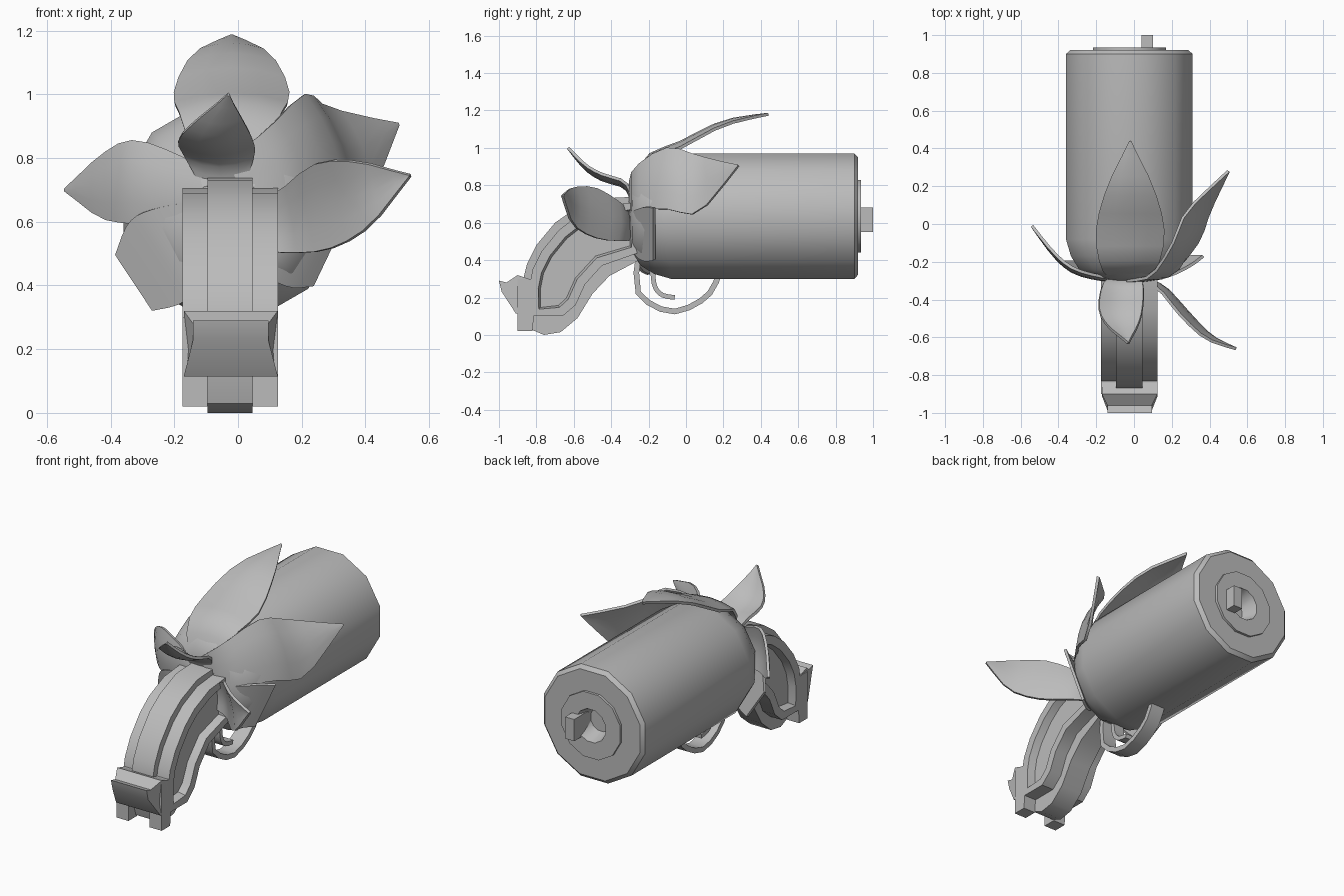
import bpy, bmesh, math
from mathutils import Vector

cube = bpy.data.objects.get("Cube")
if cube:
    bpy.data.objects.remove(cube)

grey = bpy.data.materials.new("plain_grey")
grey.use_nodes = True
GREY = (0.5, 0.5, 0.5, 1)
grey.diffuse_color = GREY
grey.node_tree.nodes["Principled BSDF"].inputs["Base Color"].default_value = GREY
CX, CZ = -0.025, 0.635          # barrel axis


def finish(name, bm, angle=35):
    bmesh.ops.recalc_face_normals(bm, faces=bm.faces)
    mesh = bpy.data.meshes.new(name)
    bm.to_mesh(mesh)
    bm.free()
    mesh.materials.append(grey)
    ob = bpy.data.objects.new(name, mesh)
    bpy.context.collection.objects.link(ob)
    bpy.ops.object.select_all(action='DESELECT')
    ob.select_set(True)
    bpy.context.view_layer.objects.active = ob
    bpy.ops.object.shade_smooth_by_angle(angle=math.radians(angle))
    return ob


def lathe(name, profile, sides=12):
    """Spin (y, radius) points round the barrel axis."""
    bm = bmesh.new()
    rings = []
    for y, r in profile:
        angles = [math.tau * (i + 0.5) / sides for i in range(sides)]
        rings.append([bm.verts.new((CX + r * math.cos(a), y, CZ + r * math.sin(a)))
                      for a in angles])
    for a, b in zip(rings, rings[1:]):
        for i in range(sides):
            j = (i + 1) % sides
            bm.faces.new((a[i], a[j], b[j], b[i]))
    bm.faces.new(rings[0])
    bm.faces.new(rings[-1])
    return finish(name, bm)


def prism(outline, x0, x1):
    """Extrude a (y, z) outline from x0 to x1."""
    bm = bmesh.new()
    face = bm.faces.new([bm.verts.new((x0, y, z)) for y, z in outline])
    out = bmesh.ops.extrude_face_region(bm, geom=[face])
    verts = [g for g in out["geom"] if isinstance(g, bmesh.types.BMVert)]
    bmesh.ops.translate(bm, verts=verts, vec=(x1 - x0, 0, 0))
    bmesh.ops.recalc_face_normals(bm, faces=bm.faces)
    return bm


def spline(points, t):
    """Catmull-Rom value at t in 0..1."""
    n = len(points) - 1
    k = min(int(t * n), n - 1)
    u = t * n - k
    a, b, c, d = (points[min(max(k + i, 0), n)] for i in (-1, 0, 1, 2))
    return (b * 2 + (c - a) * u + (a * 2 - b * 5 + c * 4 - d) * u * u
            + (b * 3 - a - c * 3 + d) * u ** 3) * 0.5


def leaf(name, path, halves, across, cup=(0, 0, 0), thick=0.016, steps=10):
    """Sweep a cupped strip of varying width along a path."""
    path = [Vector(p) for p in path]
    across, cup = Vector(across).normalized(), Vector(cup)
    bm = bmesh.new()
    rows = []
    for i in range(steps + 1):
        t = i / steps
        mid, half = spline(path, t), max(spline(halves, t), 0.003)
        fade = half / max(halves)
        rows.append([bm.verts.new(mid + across * half * s + cup * s * s * fade)
                     for s in (-1, -0.5, 0, 0.5, 1)])
    for a, b in zip(rows, rows[1:]):
        for j in range(4):
            bm.faces.new((a[j], a[j + 1], b[j + 1], b[j]))
    ob = finish(name, bm, 50)
    mod = ob.modifiers.new("thickness", 'SOLIDIFY')
    mod.thickness, mod.offset = thick, 0
    bpy.ops.object.modifier_apply(modifier=mod.name)
    bpy.ops.object.shade_smooth_by_angle(angle=math.radians(50))


# Barrel with rounded nose, rear collar and socket
lathe("barrel", [(-0.3, 0.14), (-0.285, 0.21), (-0.24, 0.275), (-0.17, 0.32),
                 (-0.08, 0.347), (0.9, 0.347), (0.92, 0.325), (0.92, 0.2),
                 (0.935, 0.2), (0.935, 0.1), (0.84, 0.07)])
finish("rear_peg", prism([(0.84, 0.55), (1, 0.55), (1, 0.68), (0.84, 0.68)], 0.04, 0.1))

# Grip: raised spine between two recessed side plates
spine = [(-0.25, 0.74), (-0.45, 0.73), (-0.6, 0.67), (-0.7, 0.6), (-0.8, 0.48),
         (-0.85, 0.38), (-0.87, 0.3), (-0.87, 0.16), (-0.83, 0.03), (-0.76, 0),
         (-0.67, 0.015), (-0.58, 0.09), (-0.5, 0.22), (-0.41, 0.315), (-0.25, 0.4)]
finish("grip_spine", prism(spine, -0.095, 0.045))
plate = [(-0.25, 0.71), (-0.45, 0.69), (-0.59, 0.63), (-0.68, 0.56), (-0.77, 0.45),
         (-0.82, 0.35), (-0.84, 0.25), (-0.82, 0.1), (-0.66, 0.1), (-0.59, 0.16),
         (-0.54, 0.27), (-0.45, 0.37), (-0.25, 0.44)]
foot = [(-0.9, 0.02), (-0.82, 0.02), (-0.8, 0.3), (-0.9, 0.3)]
for side, inner, outer in (("left", 0.045, 0.125), ("right", -0.095, -0.175)):
    bm = prism(plate, inner, outer)
    panel = [f for f in bm.faces if abs(f.calc_center_median().x - outer) < 0.001]
    bmesh.ops.inset_region(bm, faces=panel, thickness=0.05)
    bmesh.ops.inset_region(bm, faces=panel, thickness=0.012, depth=-0.045)
    finish(side + "_grip_plate", bm)
    finish(side + "_grip_foot", prism(foot, inner, outer))

# Tapered butt block
bm = prism([(-0.84, 0.3), (-0.9, 0.32), (-0.96, 0.28), (-1, 0.29), (-0.985, 0.23),
            (-0.91, 0.115), (-0.84, 0.115)], -0.17, 0.125)
for v in bm.verts:
    if v.co.y < -0.95:
        v.co.x = CX + (v.co.x - CX) * 0.8
finish("grip_butt", bm)

# Petals round the nose
leaf("top_petal", [(-0.03, -0.3, 0.72), (-0.025, -0.22, 0.94), (-0.02, -0.03, 1.03),
                   (-0.02, 0.2, 1.14), (-0.02, 0.44, 1.18)],
     [0.08, 0.15, 0.18, 0.12, 0], (1, 0, 0), (0, 0, -0.03))
leaf("front_petal", [(-0.05, -0.29, 0.72), (-0.06, -0.33, 0.79), (-0.07, -0.45, 0.83),
                     (-0.06, -0.54, 0.89), (-0.03, -0.63, 1)],
     [0.08, 0.11, 0.115, 0.08, 0], (1, 0, 0), (0, 0, 0.03))
leaf("right_petal", [(-0.08, -0.3, 0.67), (-0.2, -0.29, 0.7), (-0.33, -0.25, 0.725),
                     (-0.43, -0.16, 0.71), (-0.54, -0.01, 0.7)],
     [0.08, 0.115, 0.13, 0.095, 0], (0, 0, 1), (0, 0.02, 0))
leaf("left_petal", [(0.04, -0.29, 0.58), (0.15, -0.33, 0.6), (0.27, -0.46, 0.65),
                    (0.4, -0.59, 0.69), (0.54, -0.66, 0.745)],
     [0.07, 0.1, 0.135, 0.1, 0], (-0.2, 0, 1), (0, -0.02, 0))
leaf("upper_left_petal", [(0, -0.3, 0.72), (0.15, -0.27, 0.79), (0.29, -0.1, 0.85),
                          (0.36, 0.07, 0.82), (0.5, 0.28, 0.905)],
     [0.08, 0.12, 0.175, 0.16, 0], (-0.37, 0, 0.93), (-0.02, 0, -0.015))
leaf("lower_left_petal", [(0.04, -0.3, 0.58), (0.14, -0.27, 0.55), (0.23, -0.22, 0.54),
                          (0.3, -0.17, 0.54)], [0.08, 0.13, 0.16, 0.155], (0.43, 0, 0.9))
leaf("lower_right_petal", [(-0.09, -0.3, 0.6), (-0.2, -0.27, 0.52), (-0.26, -0.24, 0.47),
                           (-0.325, -0.2, 0.41)], [0.08, 0.14, 0.15, 0.105], (-0.55, 0, 0.83))

# Trigger and curled guard under the barrel
leaf("trigger_guard", [(CX, -0.25, 0.45), (CX, -0.265, 0.25), (CX, -0.18, 0.16),
                       (CX, -0.06, 0.125), (CX, 0.06, 0.17), (CX, 0.14, 0.24),
                       (CX, 0.18, 0.34)], [0.045, 0.045], (1, 0, 0), thick=0.03)
leaf("trigger", [(CX, -0.18, 0.4), (CX, -0.17, 0.27), (CX, -0.13, 0.215),
                 (CX, -0.06, 0.2)], [0.035, 0.035], (1, 0, 0), thick=0.025)
